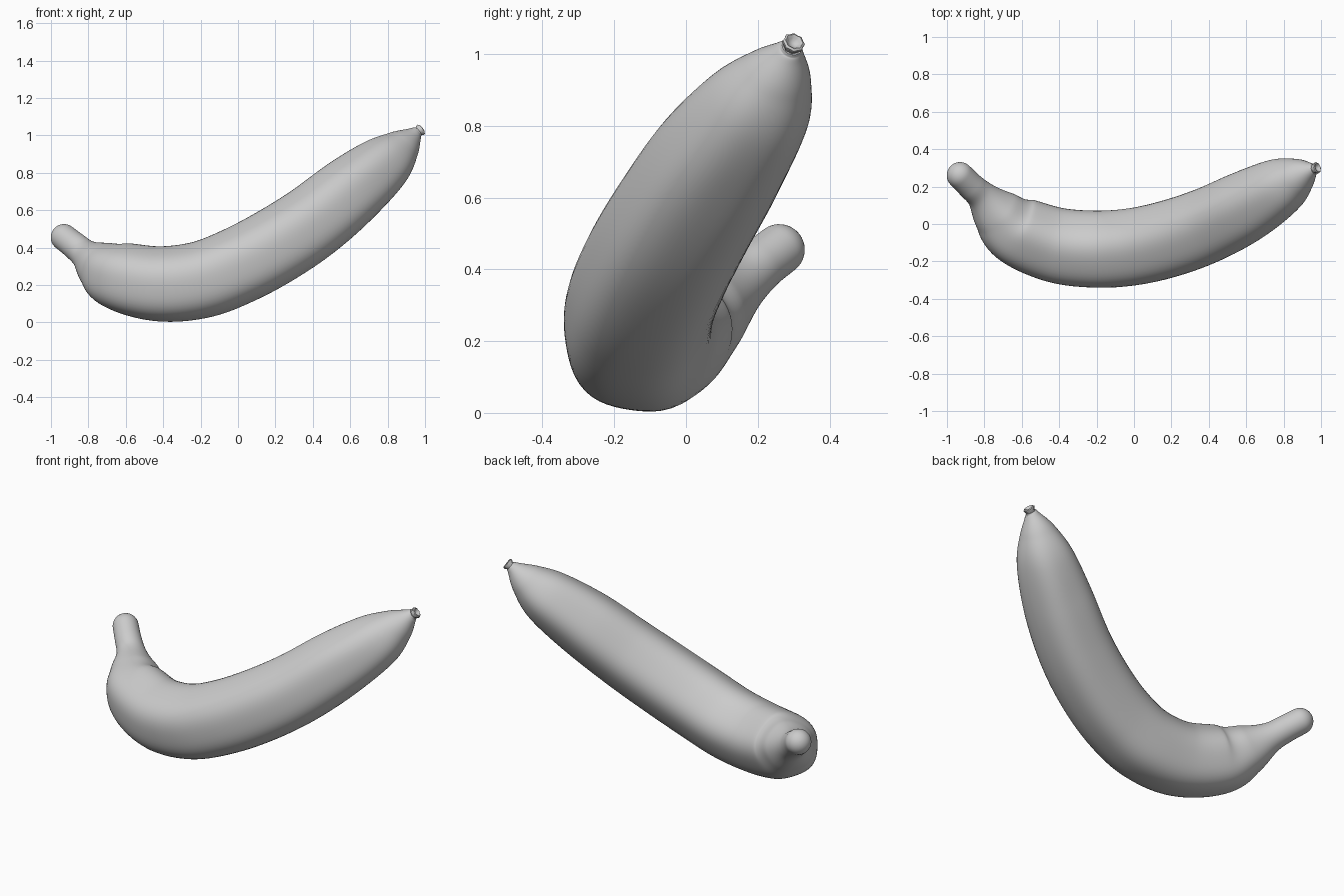
import bpy
import bmesh
from math import sin, cos, pi, sqrt
from mathutils import Vector

cube = bpy.data.objects.get("Cube")
if cube:
    bpy.data.objects.remove(cube, do_unlink=True)

# One matte grey for the whole fruit
grey = bpy.data.materials.new("plain_grey")
grey.use_nodes = True
colour = (0.6, 0.6, 0.6, 1)
grey.diffuse_color = colour
shader = grey.node_tree.nodes["Principled BSDF"]
shader.inputs["Base Color"].default_value = colour
shader.inputs["Roughness"].default_value = 0.8

INNER = Vector((0, 1, 1)).normalized()   # direction the fruit bends towards
SIDES = 60


def spline(points, steps):
    """Smooth curve through stations of x, y, z, radius."""
    pts = [Vector(p) for p in points]
    pts = [pts[0] * 2 - pts[1]] + pts + [pts[-1] * 2 - pts[-2]]
    out = []
    for a, b, c, d in zip(pts, pts[1:], pts[2:], pts[3:]):
        for i in range(steps):
            t = i / steps
            out.append((b * 2 + (c - a) * t + (a * 2 - b * 5 + c * 4 - d) * t * t
                        + (b * 3 - a - c * 3 + d) * t ** 3) / 2)
    return out + [pts[-2]]


def tube(name, stations, ridge):
    """Skin a closed tube over the stations; ridge(radius) sets the five soft edges."""
    bm = bmesh.new()
    rings = []
    for i, s in enumerate(stations):
        before, after = stations[max(i - 1, 0)], stations[min(i + 1, len(stations) - 1)]
        axis = (after - before).to_3d().normalized()
        up = (INNER - axis * INNER.dot(axis)).normalized()
        side = axis.cross(up)
        ring = []
        for k in range(SIDES):
            a = 2 * pi * k / SIDES
            r = s[3] * (1 - ridge(s[3]) * cos(5 * a))
            ring.append(bm.verts.new(s.to_3d() + up * r * cos(a) + side * r * sin(a)))
        rings.append(ring)
    for p, q in zip(rings, rings[1:]):
        for k in range(SIDES):
            n = (k + 1) % SIDES
            bm.faces.new((p[k], p[n], q[n], q[k]))
    bm.faces.new(rings[0])
    bm.faces.new(rings[-1])
    bmesh.ops.recalc_face_normals(bm, faces=bm.faces)
    mesh = bpy.data.meshes.new(name)
    bm.to_mesh(mesh)
    bm.free()
    mesh.materials.append(grey)
    obj = bpy.data.objects.new(name, mesh)
    bpy.context.collection.objects.link(obj)
    bpy.ops.object.select_all(action="DESELECT")
    obj.select_set(True)
    bpy.context.view_layer.objects.active = obj
    bpy.ops.object.shade_smooth_by_angle(angle=0.9)
    return obj


# Peel: stem, neck, curved body and tapered tip
path = spline([
    (-.93, .26, .455, .071), (-.875, .205, .412, .073), (-.815, .15, .362, .083),
    (-.735, .06, .30, .137), (-.63, -.035, .242, .184), (-.42, -.115, .203, .2),
    (-.2, -.138, .225, .205), (0, -.125, .30, .206), (.2, -.08, .405, .205),
    (.4, -.008, .535, .2), (.605, .095, .70, .188), (.785, .20, .85, .153),
    (.885, .258, .945, .097), (.945, .288, 1.005, .043), (.963, .295, 1.02, .028),
], 10)

# Rounded stem end
start = path[0]
out = (path[0] - path[1]).to_3d().normalized()
cap = []
for i in range(1, 11):
    a = i / 10 * pi / 2 * 0.98
    cap.append((start.to_3d() + out * start[3] * sin(a)).to_4d())
    cap[-1][3] = start[3] * cos(a)
tube("banana_peel", cap[::-1] + path, lambda r: 0.025 * min(1, max(0, (r - .08) / .1)))

# Dried blossom end: a small flared nub with a hollow middle
tip = path[-1].to_3d()
along = (path[-1] - path[-4]).to_3d().normalized()
nub = []
for distance, radius in [(-.01, .024), (.004, .024), (.014, .03), (.022, .03),
                         (.026, .024), (.02, .017), (.012, .01)]:
    p = (tip + along * distance).to_4d()
    p[3] = radius
    nub.append(p)


def flared_nub(stations):
    """Turn the nub profile around the tip axis."""
    bm = bmesh.new()
    up = (INNER - along * INNER.dot(along)).normalized()
    side = along.cross(up)
    sides = 16
    rings = [[bm.verts.new(s.to_3d() + (up * cos(2 * pi * k / sides)
              + side * sin(2 * pi * k / sides)) * s[3] * (1 + .06 * cos(pi * k)))
              for k in range(sides)] for s in stations]
    for p, q in zip(rings, rings[1:]):
        for k in range(sides):
            n = (k + 1) % sides
            bm.faces.new((p[k], p[n], q[n], q[k]))
    bm.faces.new(rings[0][::-1])
    bm.faces.new(rings[-1])
    bmesh.ops.recalc_face_normals(bm, faces=bm.faces)
    mesh = bpy.data.meshes.new("blossom_tip")
    bm.to_mesh(mesh)
    bm.free()
    mesh.materials.append(grey)
    obj = bpy.data.objects.new("blossom_tip", mesh)
    bpy.context.collection.objects.link(obj)
    bpy.ops.object.select_all(action="DESELECT")
    obj.select_set(True)
    bpy.context.view_layer.objects.active = obj
    bpy.ops.object.shade_smooth_by_angle(angle=0.9)


flared_nub(nub)
